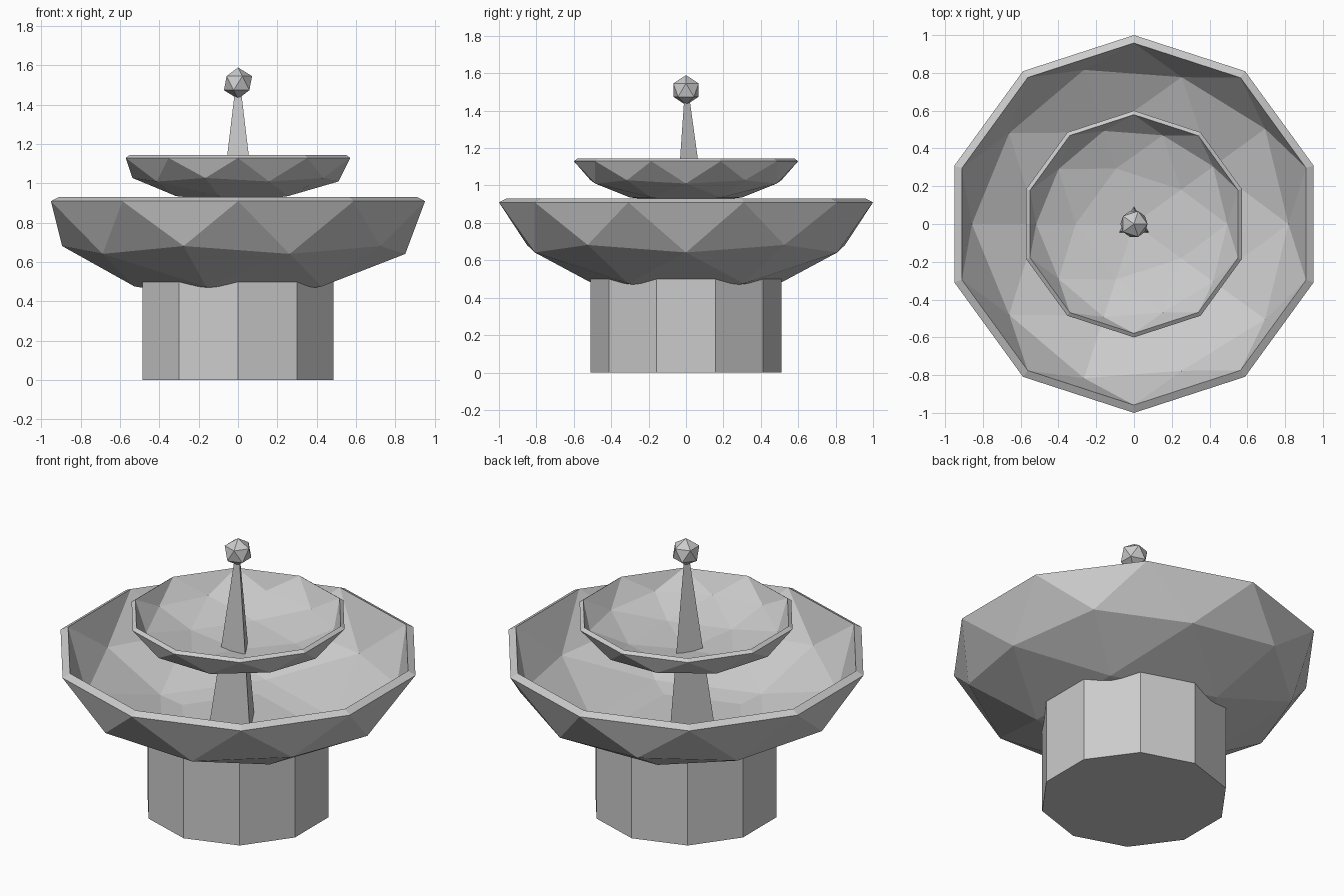
import bpy, bmesh

if "Cube" in bpy.data.objects:
    bpy.data.objects.remove(bpy.data.objects["Cube"])


def add_object(name, bm):
    mesh = bpy.data.meshes.new(name)
    bm.to_mesh(mesh)
    bm.free()
    obj = bpy.data.objects.new(name, mesh)
    bpy.context.collection.objects.link(obj)
    return obj


def bowl(name, radius, depth, rim_z, thickness):
    """Lower half of a faceted sphere, flattened and thickened inwards."""
    bm = bmesh.new()
    bmesh.ops.create_icosphere(bm, subdivisions=2, radius=1)
    bmesh.ops.delete(bm, geom=[v for v in bm.verts if v.co.z > 0.01], context='VERTS')
    bmesh.ops.scale(bm, verts=bm.verts, vec=(radius, radius, depth))
    bmesh.ops.translate(bm, verts=bm.verts, vec=(0, 0, rim_z))
    bmesh.ops.recalc_face_normals(bm, faces=bm.faces)
    # normals must point away from the bowl's inside
    if sum(f.normal.z * f.calc_area() for f in bm.faces) > 0:
        bmesh.ops.reverse_faces(bm, faces=bm.faces)
    obj = add_object(name, bm)
    solid = obj.modifiers.new("thickness", 'SOLIDIFY')
    solid.thickness = thickness
    solid.offset = -1
    return obj


def tapered(name, sides, r_bottom, r_top, z0, z1):
    """Upright prism or cone standing between two heights."""
    bm = bmesh.new()
    bmesh.ops.create_cone(bm, cap_ends=True, segments=sides, radius1=r_bottom,
                          radius2=r_top, depth=z1 - z0)
    bmesh.ops.translate(bm, verts=bm.verts, vec=(0, 0, (z0 + z1) / 2))
    return add_object(name, bm)


# Ten-sided pedestal
tapered("pedestal", 10, 0.51, 0.51, 0, 0.5)

# Two basins
bowl("lower_basin", 1.0, 0.51, 0.91, 0.047)
bowl("upper_basin", 0.6, 0.228, 1.13, 0.026)

# Three-sided tapering column
tapered("column", 3, 0.16, 0.014, 0.44, 1.5)

# Faceted ball on top
bm = bmesh.new()
bmesh.ops.create_icosphere(bm, subdivisions=1, radius=0.08)
bmesh.ops.translate(bm, verts=bm.verts, vec=(0, 0, 1.51))
add_object("finial", bm)
